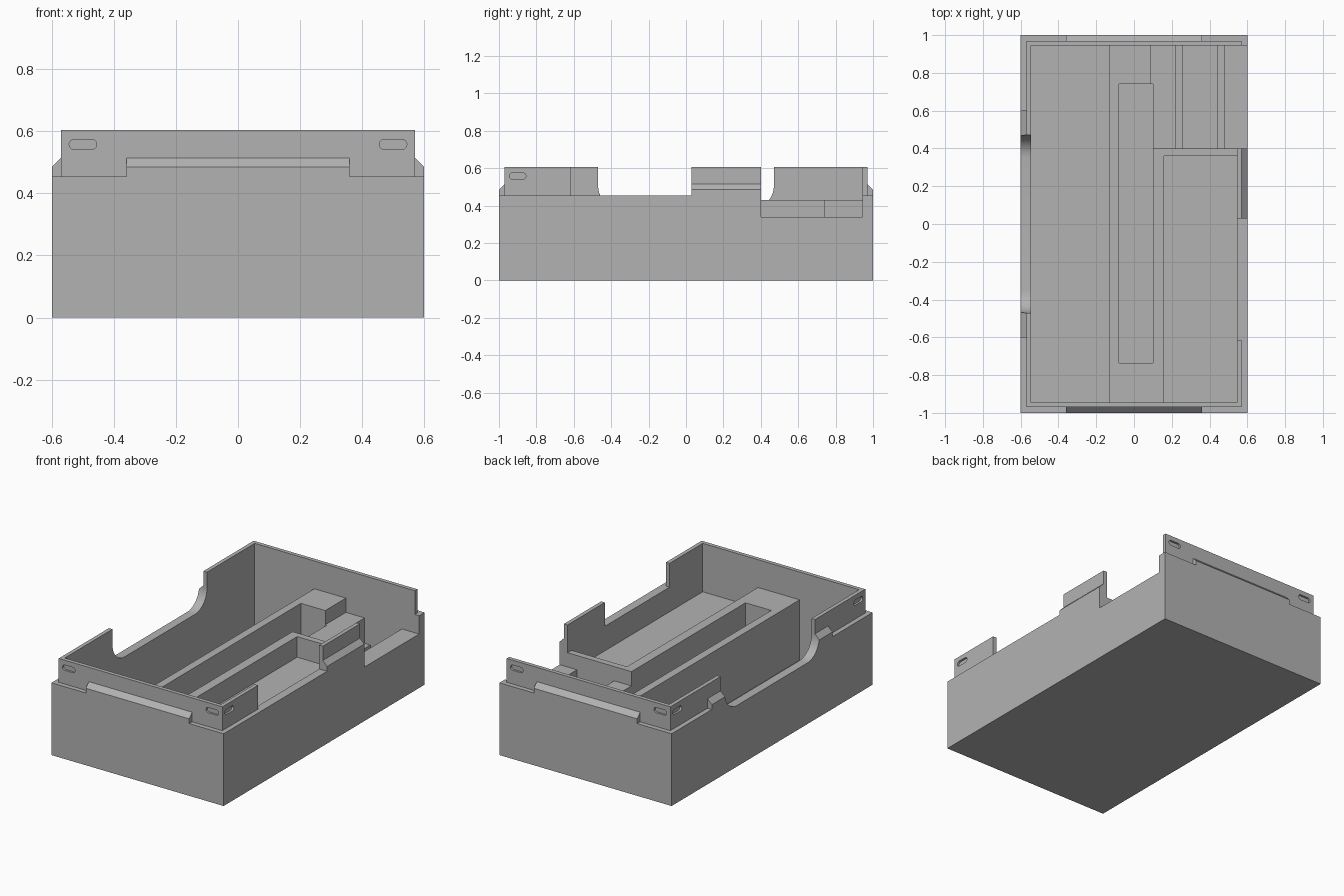
import bpy
import bmesh
from math import cos, sin, pi
from mathutils import Vector

if "Cube" in bpy.data.objects:
    bpy.data.objects.remove(bpy.data.objects["Cube"])

grey = bpy.data.materials.new("plain grey")
grey.use_nodes = True
tone = (0.45, 0.45, 0.45, 1)
grey.diffuse_color = tone
grey.node_tree.nodes["Principled BSDF"].inputs["Base Color"].default_value = tone


def prism(name, outline, axis, lo, hi):
    """Extrude a 2D outline along an axis; the outline uses the other two axes in order."""
    def place(p, d):
        c = list(p)
        c.insert("xyz".index(axis), d)
        return Vector(c)
    bm = bmesh.new()
    low = [bm.verts.new(place(p, lo)) for p in outline]
    high = [bm.verts.new(place(p, hi)) for p in outline]
    bm.faces.new(low)
    bm.faces.new(high)
    n = len(outline)
    for i in range(n):
        j = (i + 1) % n
        bm.faces.new((low[i], low[j], high[j], high[i]))
    bmesh.ops.recalc_face_normals(bm, faces=bm.faces)
    mesh = bpy.data.meshes.new(name)
    bm.to_mesh(mesh)
    bm.free()
    mesh.materials.append(grey)
    ob = bpy.data.objects.new(name, mesh)
    bpy.context.collection.objects.link(ob)
    return ob


def box(name, x0, x1, y0, y1, z0, z1):
    return prism(name, [(x0, y0), (x1, y0), (x1, y1), (x0, y1)], "z", z0, z1)


def combine(target, tool, operation):
    """Apply one boolean and throw the tool away."""
    mod = target.modifiers.new("shape", "BOOLEAN")
    mod.operation = operation
    mod.solver = "EXACT"
    mod.object = tool
    bpy.ops.object.select_all(action="DESELECT")
    bpy.context.view_layer.objects.active = target
    target.select_set(True)
    bpy.ops.object.modifier_apply(modifier=mod.name)
    bpy.data.objects.remove(tool)


def cut(target, *bounds):
    combine(target, box("cutter", *bounds), "DIFFERENCE")


# Outer tray with an inset lip
FLOOR, RIM, TOP = 0.05, 0.455, 0.605
shell = box("outer_tray", -0.6, 0.6, -1, 1, 0, RIM)
combine(shell, box("lip", -0.57, 0.57, -0.97, 0.97, 0.1, TOP), "UNION")

# Chamfered catch ridges around the lip
def ridge(axis, side, half, lo, hi):
    profile = [(side * (half - 0.1), 0.3), (side * half, 0.3), (side * half, 0.485),
               (side * (half - 0.03), 0.515), (side * (half - 0.1), 0.515)]
    combine(shell, prism("ridge", profile, axis, lo, hi), "UNION")

for side in (-1, 1):
    ridge("x", side, 1, -0.36, 0.36)
ridge("y", 1, 0.6, 0.03, 0.40)
ridge("y", -1, 0.6, 0.40, 0.60)
ridge("y", -1, 0.6, -0.60, -0.40)

# Main cavity
cut(shell, -0.545, 0.545, -0.945, 0.945, FLOOR, 0.8)

# Openings in the left-hand (+x) wall
cut(shell, 0.5, 0.7, -0.615, 0.03, RIM, 0.8)
cut(shell, 0.5, 0.7, 0.40, 0.945, 0.34, 0.8)

# Wide opening with rounded lower corners in the opposite wall
R, LOW, SPAN = 0.12, 0.385, 0.47
arc = [(SPAN - R + R * sin(a), LOW + R - R * cos(a))
       for a in [pi / 2 * i / 10 for i in range(11)]]
opening = arc + [(SPAN, 0.8), (-SPAN, 0.8)] + [(-y, z) for y, z in reversed(arc)]
combine(shell, prism("cutter", opening, "x", -0.7, -0.5), "DIFFERENCE")

# Shallow latch recesses near the lip corners
def recess(axis, side, half, centre):
    r, reach = 0.0165, 0.028
    outline = []
    for end in (1, -1):
        for i in range(9):
            a = -pi / 2 + pi * i / 8
            outline.append((centre + end * (reach + r * cos(a)), 0.558 + end * r * sin(a)))
    lo, hi = sorted((side * (half - 0.013), side * (half + 0.02)))
    combine(shell, prism("cutter", outline, axis, lo, hi), "DIFFERENCE")

for end in (-1, 1):
    for centre in (-0.5, 0.5):
        recess("y", end, 0.97, centre)
    recess("x", -1, 0.57, end * 0.9)
recess("x", 1, 0.57, -0.9)

# Inner divider: long slot, shallow pocket and open side bay
divider = box("inner_divider", -0.13, 0.545, -0.945, 0.945, FLOOR, 0.43)
cut(divider, -0.08, 0.10, -0.735, 0.74, 0.08, 0.8)
cut(divider, 0.16, 0.7, -1.1, 0.36, 0.30, 0.8)
cut(divider, 0.09, 0.7, 0.40, 1.1, 0.34, 0.8)

# Stepped channel in the bay floor
cut(divider, 0.22, 0.48, 0.40, 1.1, 0.18, 0.8)
cut(divider, 0.26, 0.44, 0.40, 1.1, 0.08, 0.8)

# Smooth the curved corners, keep the edges crisp
bpy.ops.object.select_all(action="DESELECT")
for ob in (shell, divider):
    ob.select_set(True)
bpy.context.view_layer.objects.active = shell
bpy.ops.object.shade_smooth_by_angle(angle=pi / 6)
